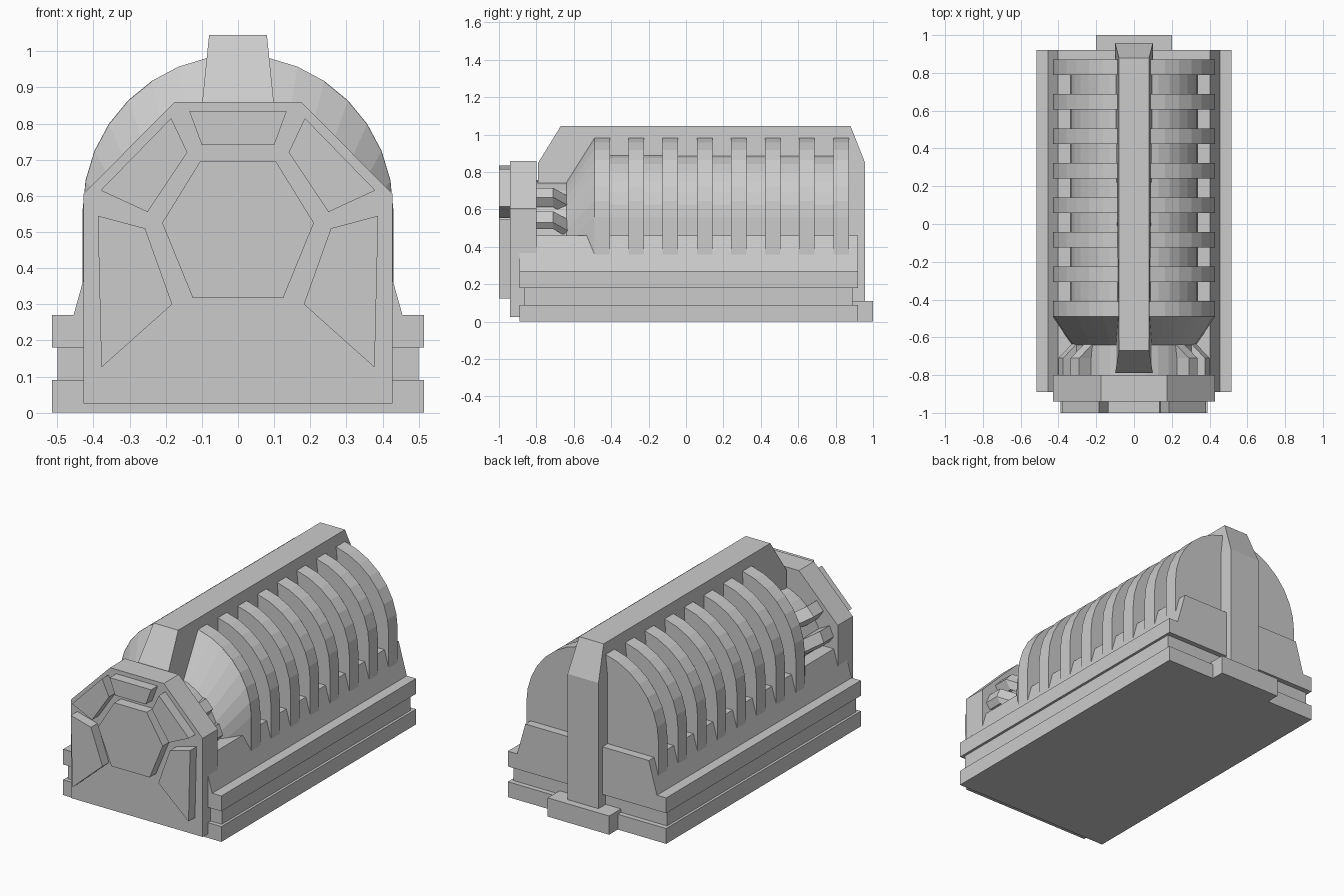
import bpy, bmesh, math
from mathutils import Vector

cube = bpy.data.objects.get("Cube")
if cube:
    bpy.data.objects.remove(cube, do_unlink=True)

GREY = (0.6, 0.6, 0.6, 1)
mat = bpy.data.materials.new("plain_grey")
mat.use_nodes = True
mat.diffuse_color = GREY
mat.node_tree.nodes["Principled BSDF"].inputs["Base Color"].default_value = GREY


def loft(name, rings):
    """Skin a list of equal-sized closed 3D rings and cap both ends."""
    bm = bmesh.new()
    loops = [[bm.verts.new(p) for p in ring] for ring in rings]
    n = len(loops[0])
    for a, b in zip(loops, loops[1:]):
        for i in range(n):
            j = (i + 1) % n
            bm.faces.new((a[i], a[j], b[j], b[i]))
    bm.faces.new(loops[0])
    bm.faces.new(loops[-1])
    bmesh.ops.recalc_face_normals(bm, faces=bm.faces)
    mesh = bpy.data.meshes.new(name)
    bm.to_mesh(mesh)
    bm.free()
    mesh.materials.append(mat)
    obj = bpy.data.objects.new(name, mesh)
    bpy.context.collection.objects.link(obj)
    return obj


def section(outline, y, scale=1.0):
    return [(x * scale, y, z * scale) for x, z in outline]


def prism(name, outline, y0, y1):
    return loft(name, [section(outline, y0), section(outline, y1)])


def box(name, half, y0, y1, z0, z1):
    return prism(name, [(-half, z0), (half, z0), (half, z1), (-half, z1)], y0, y1)


def mirrored(half):
    return half + [(-x, z) for x, z in reversed(half)]


def arch(radius, bottom, centre=0.56, steps=16):
    """Half-round top on straight sides."""
    pts = [(radius, bottom)]
    for i in range(steps + 1):
        a = math.pi * i / steps
        pts.append((radius * math.cos(a), centre + radius * math.sin(a)))
    return pts + [(-radius, bottom)]


# Stepped base and sloping cradle
box("base_lower", 0.515, -0.89, 0.92, 0, 0.09)
box("base_groove", 0.5, -0.865, 0.89, 0.09, 0.18)
box("base_upper", 0.515, -0.89, 0.92, 0.18, 0.27)
prism("cradle", mirrored([(0.455, 0.27), (0.402, 0.46)]), -0.89, 0.92)

# Drum with ribs
prism("drum", arch(0.34, 0.2), -0.45, 0.87)
rib = arch(0.43, 0.2)
for i in range(8):
    y = -0.49 + i * 0.1825
    prism(f"rib_{i + 1}", rib, y, y + 0.083)

# Tapered nose and neck
loft("nose", [section(rib, -0.489), section(rib, -0.64, 0.765), section(rib, -0.81, 0.765)])

# Front plate with raised panels
prism("front_plate", mirrored([(0.428, 0.025), (0.428, 0.605), (0.175, 0.86)]), -0.94, -0.8)
prism("centre_panel", mirrored([(0.125, 0.317), (0.21, 0.525), (0.105, 0.695)]), -1, -0.93)
prism("top_panel", mirrored([(0.1, 0.74), (0.135, 0.835)]), -1, -0.93)
side_panels = {
    "upper": [(0.185, 0.815), (0.14, 0.72), (0.25, 0.555), (0.38, 0.615)],
    "lower": [(0.388, 0.545), (0.257, 0.51), (0.182, 0.3), (0.378, 0.125)],
}

# Bent struts behind the plate
struts = {
    "upper": [(0.29, 0.715), (0.335, 0.665), (0.3, 0.612), (0.22, 0.66)],
    "lower": [(0.375, 0.59), (0.4, 0.53), (0.375, 0.495), (0.28, 0.54)],
}

for side, s in (("left", 1), ("right", -1)):
    for level, pts in side_panels.items():
        prism(f"{level}_panel_{side}", [(s * x, z) for x, z in pts], -1, -0.93)
    for level, pts in struts.items():
        rings = []
        for y, inward, drop in ((-0.81, 0, 0), (-0.71, 0, 0), (-0.63, 0.075, 0.045)):
            rings.append([Vector((s * (x - inward), y, z - drop)) for x, z in pts])
        loft(f"{level}_strut_{side}", rings)

# Spine: a side profile that narrows above the shoulder, with the rear post
spine = [(-0.79, 0.85), (-0.67, 1.045), (0.88, 1.045), (0.957, 0.85),
         (0.957, 0), (0.8, 0), (0.8, 0.6), (-0.79, 0.6)]
rings = []
for s in (-1, 1):
    rings.append([(s * (0.08 if z > 1 else 0.1), y, z) for y, z in spine])
loft("spine", rings)

# Rear foot
box("rear_foot", 0.2, 0.85, 1, 0, 0.11)
